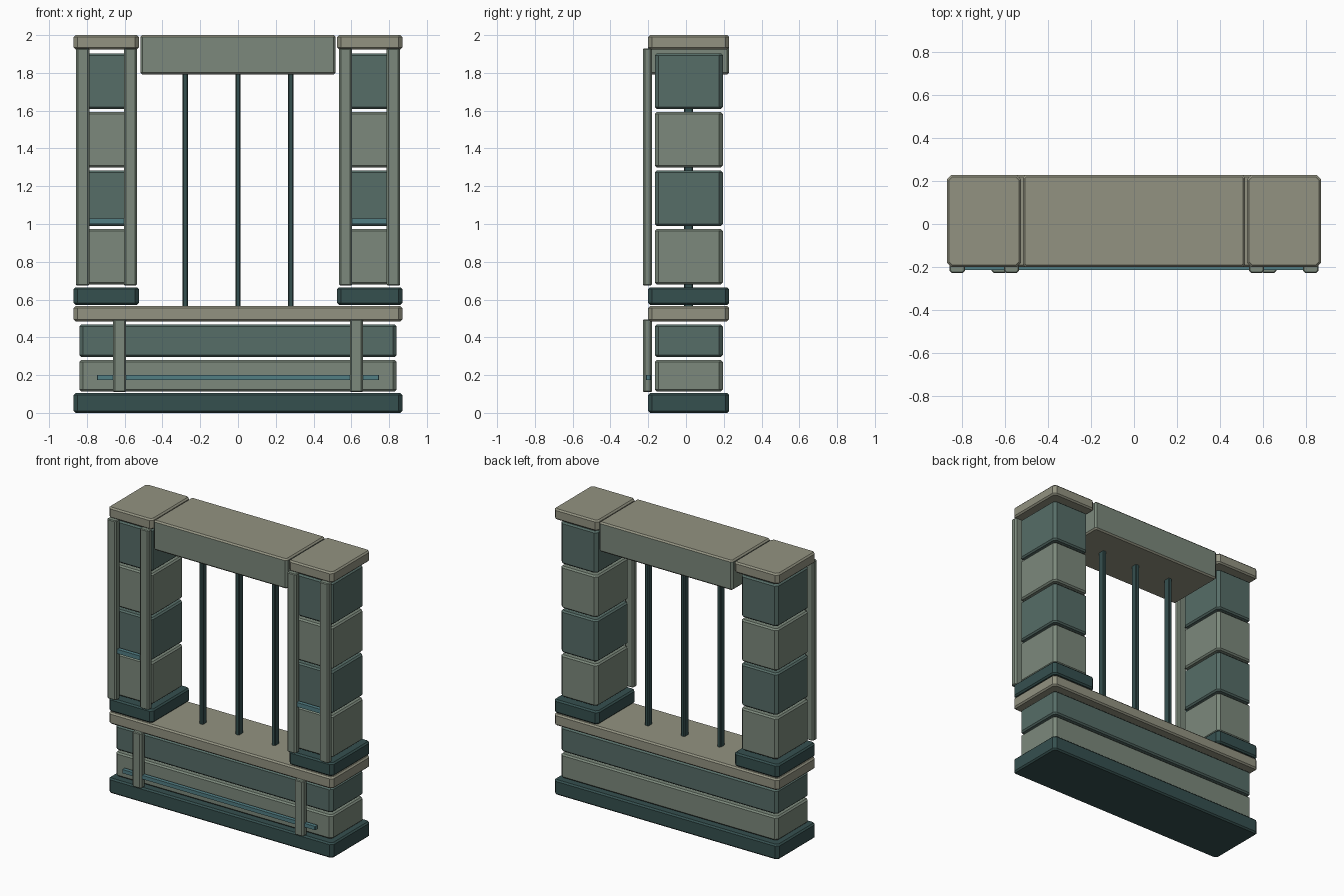
import bpy, bmesh

if "Cube" in bpy.data.objects:
    bpy.data.objects.remove(bpy.data.objects["Cube"])


def mat(name, rgb):
    m = bpy.data.materials.new(name)
    m.diffuse_color = (*rgb, 1)
    m.use_nodes = True
    m.node_tree.nodes["Principled BSDF"].inputs["Base Color"].default_value = m.diffuse_color
    return m


KHAKI = mat("cap_stone", (0.29, 0.29, 0.22))
LIGHT = mat("light_stone", (0.20, 0.25, 0.20))
DARK = mat("dark_stone", (0.093, 0.153, 0.136))
BASE = mat("base_stone", (0.036, 0.08, 0.078))
TEAL = mat("teal_trim", (0.085, 0.21, 0.23))


def box(name, xs, ys, zs, material, corner=0.02, rim=0.01):
    """Chamfered block: upright edges cut by corner, top and bottom rims by rim."""
    bm = bmesh.new()
    bmesh.ops.create_cube(bm, size=1)
    for v in bm.verts:
        for i, (a, b) in enumerate((xs, ys, zs)):
            v.co[i] = a if v.co[i] < 0 else b
    if corner:
        upright = [e for e in bm.edges if abs(e.verts[0].co.z - e.verts[1].co.z) > 1e-4]
        bmesh.ops.bevel(bm, geom=upright, offset=corner, segments=1, affect='EDGES')
    if rim:
        rims = [e for e in bm.edges if abs(e.verts[0].co.z - e.verts[1].co.z) < 1e-4]
        bmesh.ops.bevel(bm, geom=rims, offset=rim, segments=1, affect='EDGES')
    bmesh.ops.recalc_face_normals(bm, faces=bm.faces)
    me = bpy.data.meshes.new(name)
    bm.to_mesh(me)
    bm.free()
    me.materials.append(material)
    ob = bpy.data.objects.new(name, me)
    bpy.context.collection.objects.link(ob)
    return ob


def pair(name, xs, *args, **kw):
    """The same block on the left and the right."""
    box(name + "_right", xs, *args, **kw)
    box(name + "_left", (-xs[1], -xs[0]), *args, **kw)


SLAB_Y = (-0.20, 0.228)
BLOCK_Y = (-0.165, 0.195)
STRIP_Y = (-0.228, -0.18)
ROD_Y = (-0.213, -0.186)

# lower wall: plinth, two courses, sill
box("plinth", (-0.87, 0.87), SLAB_Y, (0, 0.105), BASE)
box("lower_course", (-0.84, 0.84), BLOCK_Y, (0.113, 0.28), LIGHT)
box("upper_course", (-0.84, 0.84), BLOCK_Y, (0.297, 0.468), DARK)
box("sill", (-0.87, 0.87), SLAB_Y, (0.485, 0.565), KHAKI)

# strips and rod on the lower wall
pair("wall_strip", (0.592, 0.662), STRIP_Y, (0.11, 0.495), LIGHT, corner=0.01, rim=0.005)
box("wall_rod", (-0.747, 0.747), ROD_Y, (0.174, 0.2), TEAL, corner=0.004, rim=0)

# pillars: foot, four blocks, cap, front strips and a short band
pair("pillar_foot", (0.525, 0.87), SLAB_Y, (0.572, 0.665), BASE)
for i in range(4):
    z = 0.68 + i * 0.31
    pair(f"pillar_block_{i + 1}", (0.555, 0.84), BLOCK_Y, (z, z + 0.293), DARK if i % 2 else LIGHT)
pair("pillar_cap", (0.525, 0.87), SLAB_Y, (1.925, 2.0), KHAKI)
pair("pillar_inner_strip", (0.535, 0.604), STRIP_Y, (0.675, 1.93), LIGHT, corner=0.01, rim=0.005)
pair("pillar_outer_strip", (0.786, 0.858), STRIP_Y, (0.675, 1.93), LIGHT, corner=0.01, rim=0.005)
pair("pillar_band", (0.59, 0.80), ROD_Y, (1.0, 1.03), TEAL, corner=0.004, rim=0)

# lintel: cap-stone colour on its top and underside
lintel = box("lintel", (-0.517, 0.517), SLAB_Y, (1.792, 2.0), LIGHT, corner=0.012)
lintel.data.materials.append(KHAKI)
for p in lintel.data.polygons:
    if abs(p.normal.z) > 0.5:
        p.material_index = 1

# window bars
for i, x in enumerate((-0.279, 0, 0.279)):
    box(f"window_bar_{i + 1}", (x - 0.014, x + 0.014), (-0.01, 0.038), (0.56, 1.8), BASE,
        corner=0.005, rim=0)
